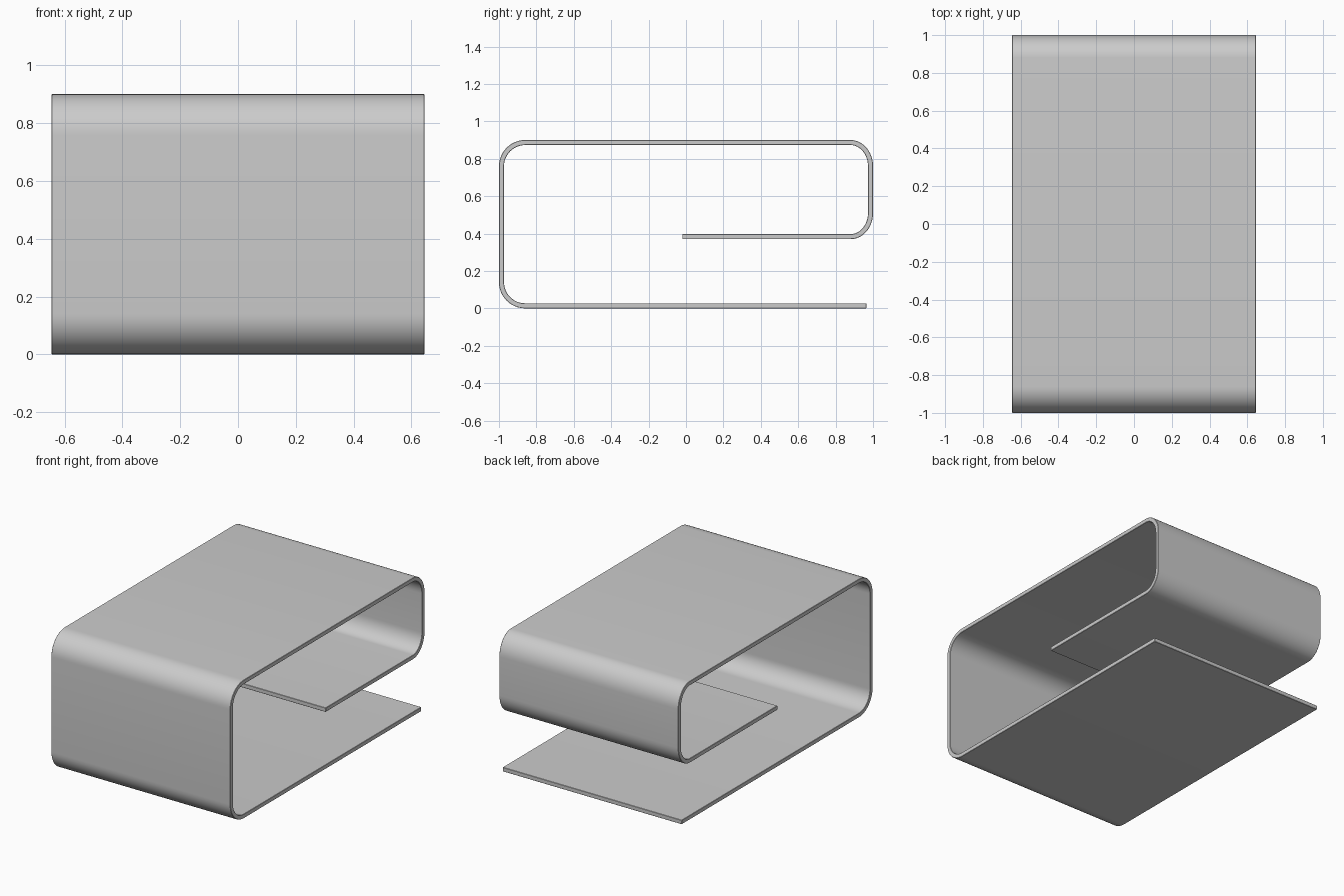
import bpy, bmesh
from math import sin, cos, radians

if "Cube" in bpy.data.objects:
    bpy.data.objects.remove(bpy.data.objects["Cube"])

HALF_W, T, STEPS = 0.645, 0.027, 12


def corner(cy, cz, ry, rz, start):
    """Quarter bend turning clockwise: pairs of outer and inner (y, z) points."""
    pairs = []
    for i in range(STEPS + 1):
        a = radians(start - 90 * i / STEPS)
        pairs.append(((cy + ry * cos(a), cz + rz * sin(a)),
                      (cy + (ry - T) * cos(a), cz + (rz - T) * sin(a))))
    return pairs


# Side profile of the bent sheet, from the free bottom end round to the inner shelf end
R, RY = 0.14, 0.12
profile = [((0.965, 0), (0.965, T))]
profile += corner(-1 + R, R, R, R, 270)
profile += corner(-1 + R, 0.9 - R, R, R, 180)
profile += corner(1 - RY, 0.9 - R, RY, R, 90)
profile += corner(1 - RY, 0.37 + R, RY, R, 0)
profile += [((-0.02, 0.37), (-0.02, 0.37 + T))]

# Sweep the profile across the width
bm = bmesh.new()
rings = []
for outer, inner in profile:
    rings.append([bm.verts.new((x, y, z)) for x, (y, z) in
                  ((-HALF_W, outer), (HALF_W, outer), (HALF_W, inner), (-HALF_W, inner))])
for a, b in zip(rings, rings[1:]):
    for i in range(4):
        j = (i + 1) % 4
        bm.faces.new((a[i], a[j], b[j], b[i]))
bm.faces.new(rings[0])
bm.faces.new(rings[-1])
bmesh.ops.recalc_face_normals(bm, faces=bm.faces)
mesh = bpy.data.meshes.new("bent_sheet_table")
bm.to_mesh(mesh)
bm.free()
table = bpy.data.objects.new("bent_sheet_table", mesh)
bpy.context.collection.objects.link(table)

# Smooth bends with crisp, slightly eased rims
bpy.context.view_layer.objects.active = table
table.select_set(True)
bev = table.modifiers.new("eased_rim", 'BEVEL')
bev.width = 0.002
bev.segments = 1
bev.limit_method = 'ANGLE'
bev.angle_limit = radians(60)
bpy.ops.object.modifier_apply(modifier=bev.name)
bpy.ops.object.shade_smooth_by_angle(angle=radians(30))
